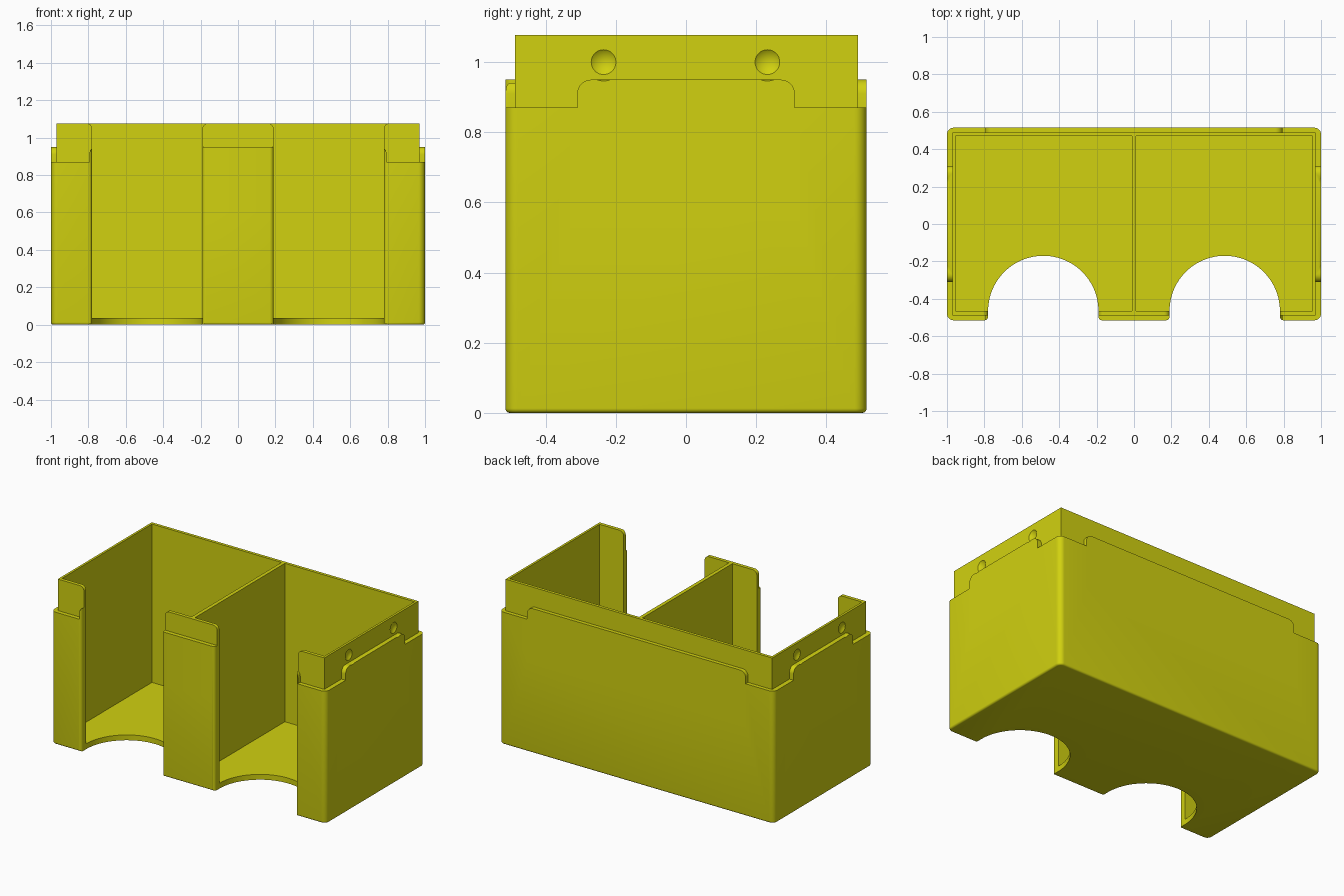
import bpy, bmesh
from math import sin, cos, pi, radians
from mathutils import Vector

if "Cube" in bpy.data.objects:
    bpy.data.objects.remove(bpy.data.objects["Cube"])

mat = bpy.data.materials.new("olive yellow plastic")
mat.use_nodes = True
colour = (0.64, 0.64, 0.005, 1)
mat.diffuse_color = colour
mat.node_tree.nodes["Principled BSDF"].inputs["Base Color"].default_value = colour


def arc(cx, cy, r, start, end, n=8):
    """Points on an arc, angles in degrees."""
    steps = [radians(start + (end - start) * i / n) for i in range(n + 1)]
    return [(cx + r * cos(a), cy + r * sin(a)) for a in steps]


def add_object(name, bm):
    bmesh.ops.recalc_face_normals(bm, faces=bm.faces)
    mesh = bpy.data.meshes.new(name)
    bm.to_mesh(mesh)
    bm.free()
    mesh.materials.append(mat)
    obj = bpy.data.objects.new(name, mesh)
    bpy.context.collection.objects.link(obj)
    return obj


def prism(name, points, axis, lo, hi, bottom_bevel=0):
    """Extrude a 2D outline along the x, y or z axis."""
    place = {"x": lambda p: (lo, p[0], p[1]),
             "y": lambda p: (p[0], lo, p[1]),
             "z": lambda p: (p[0], p[1], lo)}[axis]
    bm = bmesh.new()
    face = bm.faces.new([bm.verts.new(place(p)) for p in points])
    rim = list(face.edges)
    move = Vector([(hi - lo) * (axis == a) for a in "xyz"])
    ext = bmesh.ops.extrude_face_region(bm, geom=[face], use_keep_orig=True)
    bmesh.ops.translate(bm, vec=move,
                        verts=[v for v in ext["geom"] if isinstance(v, bmesh.types.BMVert)])
    bmesh.ops.recalc_face_normals(bm, faces=bm.faces)
    if bottom_bevel:
        bmesh.ops.bevel(bm, geom=rim, offset=bottom_bevel, segments=4,
                        profile=0.5, affect="EDGES")
    return add_object(name, bm)


def rect(x0, x1, y0, y1):
    return [(x0, y0), (x1, y0), (x1, y1), (x0, y1)]


def combine(target, other, operation):
    mod = target.modifiers.new("combine", "BOOLEAN")
    mod.operation = operation
    mod.solver = "EXACT"
    mod.object = other
    bpy.context.view_layer.objects.active = target
    bpy.ops.object.modifier_apply(modifier=mod.name)
    bpy.data.objects.remove(other)


def raised_edge(half):
    """Tab outline with rounded upper corners."""
    r, top = 0.04, 0.95
    return ([(-half, 0.6), (half, 0.6)] + arc(half - r, top - r, r, 0, 90)
            + arc(r - half, top - r, r, 90, 180))


W, D, TOP = 1.0, 0.515, 1.077
FLOOR, FRONT = 0.035, -0.465

# Outer shell with rounded corners and softened base
c = 0.035
outline = (arc(W - c, D - c, c, 0, 90) + arc(c - W, D - c, c, 90, 180)
           + arc(c - W, c - D, c, 180, 270) + arc(W - c, c - D, c, 270, 360))
tray = prism("divided_tray", outline, "z", 0, 0.87, 0.013)

# Raised middle tabs of the shell, and the thinner inner liner
combine(tray, prism("side_tabs", raised_edge(0.31), "x", -W, W), "UNION")
combine(tray, prism("long_tabs", raised_edge(0.795), "y", -D, D), "UNION")
combine(tray, prism("liner", rect(-0.97, 0.97, -0.488, 0.49), "z", 0.3, TOP), "UNION")

for s in (-1, 1):
    # Compartment, leaving the central divider
    a, b = sorted((s * 0.012, s * 0.955))
    combine(tray, prism("compartment", rect(a, b, FRONT, 0.47), "z", FLOOR, 1.3), "DIFFERENCE")

    # Front finger opening with a round end in the floor
    cx, r, f = s * 0.485, 0.295, 0.02
    plan = (arc(cx, FRONT, r, 0, 180, 48)
            + arc(cx - r - f, f - D, f, 0, -90)
            + [(cx - r - f, -0.7), (cx + r + f, -0.7)]
            + arc(cx + r + f, f - D, f, 270, 180))
    combine(tray, prism("opening", plan, "z", -0.1, 1.3), "DIFFERENCE")

    # Rounded upper corners of the front posts
    q = 0.03
    flare = ([(cx - r, 0.98), (cx + r, 0.98)]
             + arc(cx + r + q, TOP - q, q, 180, 90) + [(cx + r + q, 1.3), (cx - r - q, 1.3)]
             + arc(cx - r - q, TOP - q, q, 90, 0))
    combine(tray, prism("post_rounding", flare, "y", -0.7, FRONT + 0.001), "DIFFERENCE")

    # Shallow round catches in the side of the liner
    for y in (-0.235, 0.232):
        bm = bmesh.new()
        bmesh.ops.create_uvsphere(bm, u_segments=40, v_segments=24, radius=0.055)
        bmesh.ops.translate(bm, verts=bm.verts, vec=(s * 1.012, y, 1.0))
        combine(tray, add_object("catch", bm), "DIFFERENCE")

bpy.ops.object.select_all(action="DESELECT")
tray.select_set(True)
bpy.context.view_layer.objects.active = tray
bpy.ops.object.shade_smooth_by_angle(angle=radians(30))
